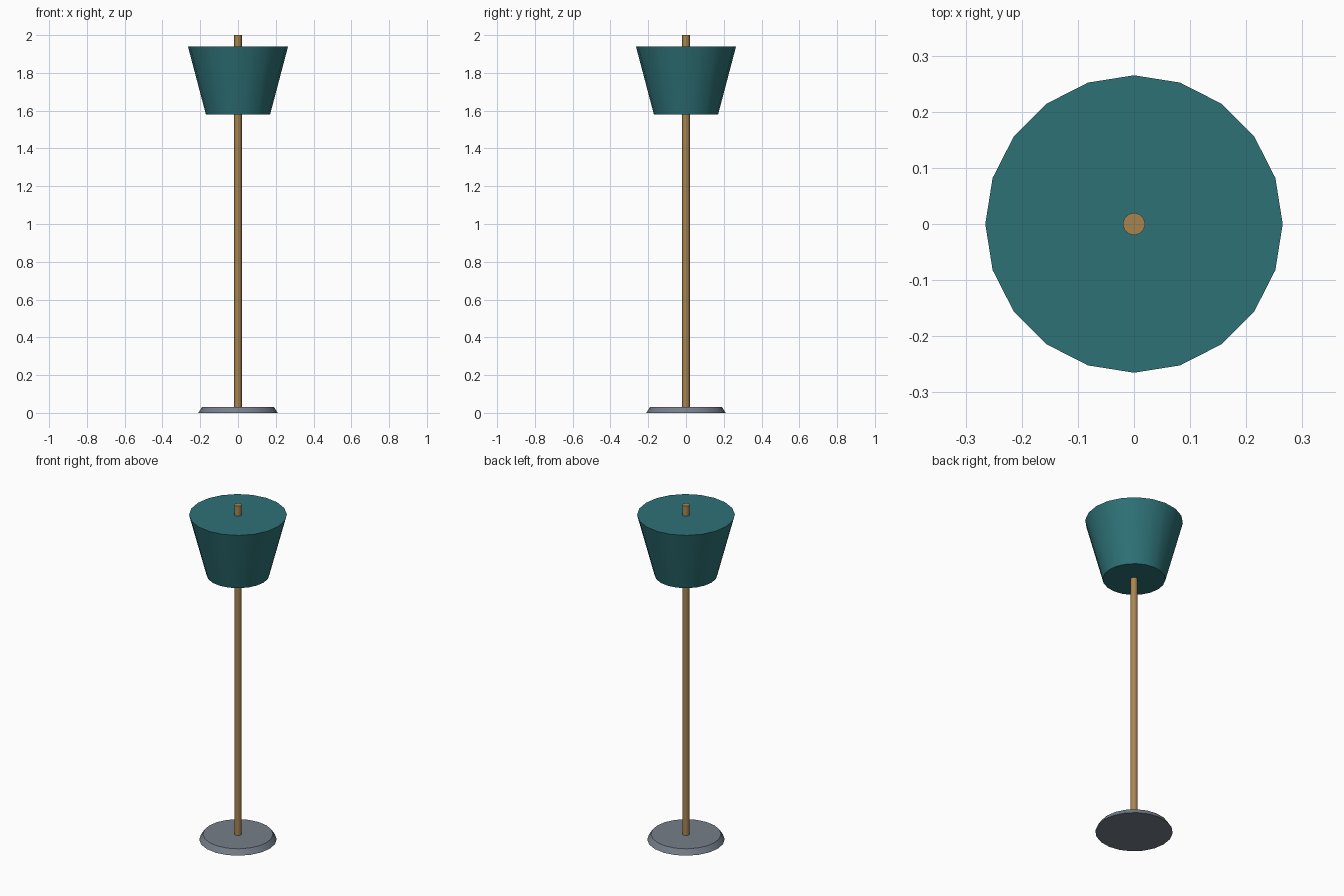
import bpy
import math

if "Cube" in bpy.data.objects:
    bpy.data.objects.remove(bpy.data.objects["Cube"])


def material(name, rgb):
    mat = bpy.data.materials.new(name)
    mat.diffuse_color = (*rgb, 1.0)
    mat.use_nodes = True
    mat.node_tree.nodes["Principled BSDF"].inputs["Base Color"].default_value = mat.diffuse_color
    return mat


def frustum(name, sides, r_bottom, r_top, z0, z1, mat):
    """Closed, upright tapered cylinder with smooth sides and sharp rims."""
    bpy.ops.mesh.primitive_cone_add(vertices=sides, radius1=r_bottom, radius2=r_top,
                                    depth=z1 - z0, location=(0, 0, (z0 + z1) / 2))
    obj = bpy.context.object
    obj.name = name
    obj.data.materials.append(mat)
    bpy.ops.object.shade_smooth_by_angle(angle=math.radians(35))
    return obj


teal = material("teal_fabric", (0.027, 0.165, 0.18))
brass = material("brass", (0.39, 0.235, 0.08))
grey = material("grey_metal", (0.18, 0.21, 0.25))

# Weighted foot with a bevelled edge
frustum("base", 20, 0.21, 0.19, 0.0, 0.032, grey)
# Stem running through the shade and out of its top
frustum("pole", 12, 0.02, 0.02, 0.03, 2.0, brass)
# Shade, wider at the top
frustum("shade", 20, 0.17, 0.265, 1.58, 1.94, teal)
